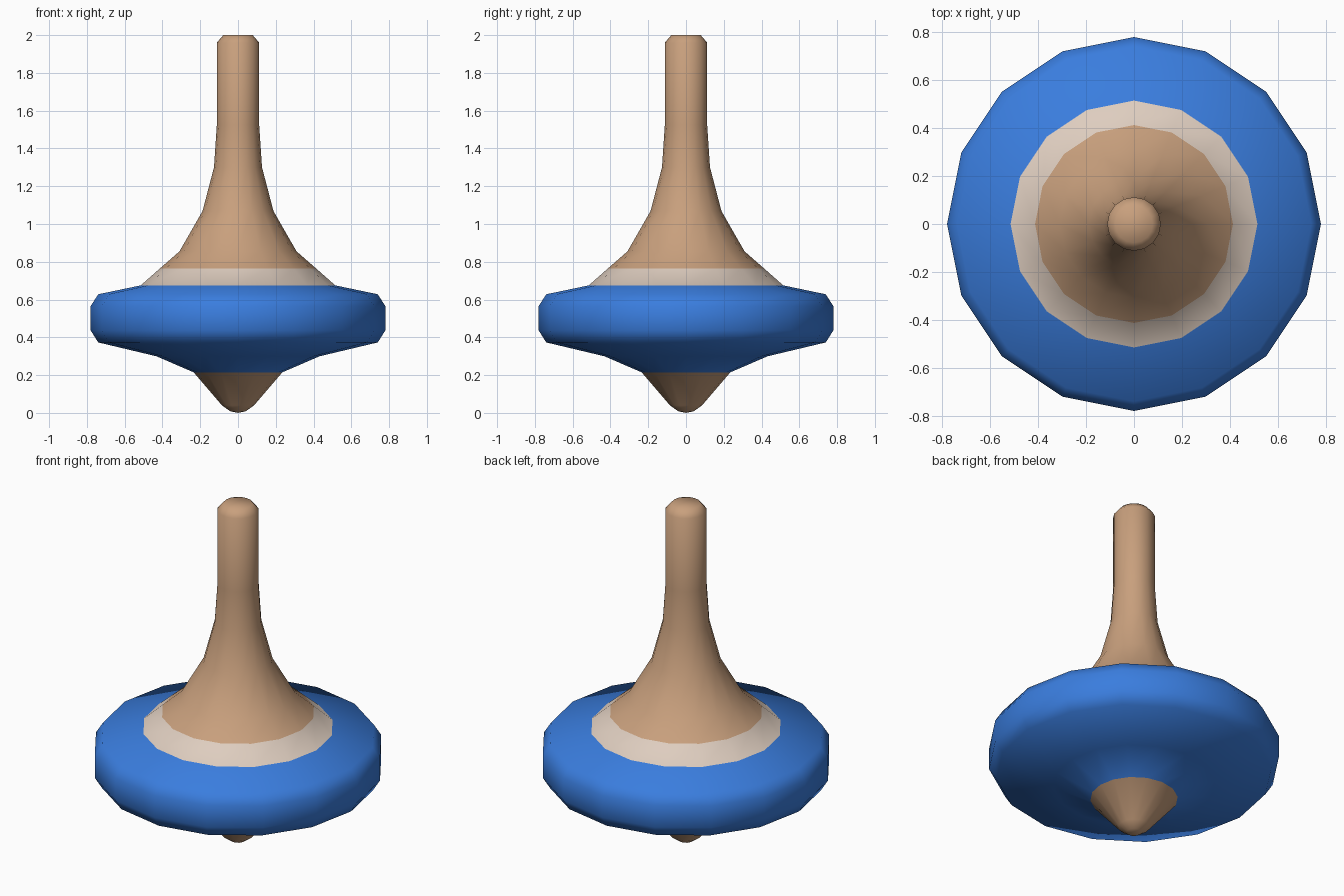
import bpy, bmesh, math

if "Cube" in bpy.data.objects:
    bpy.data.objects.remove(bpy.data.objects["Cube"])

SIDES = 16

def material(name, rgb):
    m = bpy.data.materials.new(name)
    m.diffuse_color = (*rgb, 1)
    m.use_nodes = True
    m.node_tree.nodes["Principled BSDF"].inputs["Base Color"].default_value = m.diffuse_color
    return m

# Lathe profile (radius, height) from tip to handle top
profile = [(0.04, 0.008), (0.085, 0.04), (0.235, 0.215), (0.433, 0.30),
           (0.74, 0.373), (0.78, 0.437), (0.78, 0.565), (0.74, 0.628),
           (0.515, 0.675), (0.413, 0.765), (0.31, 0.855), (0.188, 1.068),
           (0.127, 1.30), (0.112, 1.525), (0.112, 1.96), (0.078, 2.0)]

bm = bmesh.new()
rings = [[bm.verts.new((r * math.cos(i * math.tau / SIDES),
                        r * math.sin(i * math.tau / SIDES), z))
          for i in range(SIDES)] for r, z in profile]
for a, b in zip(rings, rings[1:]):
    for i in range(SIDES):
        j = (i + 1) % SIDES
        bm.faces.new((a[i], a[j], b[j], b[i]))

# Pointed tip and flat handle cap
tip = bm.verts.new((0, 0, 0))
for i in range(SIDES):
    bm.faces.new((tip, rings[0][(i + 1) % SIDES], rings[0][i]))
bm.faces.new(rings[-1])

# Paint by height: wood, blue disc, pale ring
for f in bm.faces:
    z = f.calc_center_median().z
    f.material_index = 1 if 0.215 < z < 0.675 else 2 if 0.675 < z < 0.765 else 0

mesh = bpy.data.meshes.new("spinning_top")
bm.to_mesh(mesh)
bm.free()
top = bpy.data.objects.new("spinning_top", mesh)
bpy.context.collection.objects.link(top)
for m in (material("light wood", (0.58, 0.35, 0.205)),
          material("blue paint", (0.042, 0.205, 0.73)),
          material("pale ring", (0.73, 0.61, 0.52))):
    mesh.materials.append(m)

# Smooth shading
bpy.context.view_layer.objects.active = top
top.select_set(True)
bpy.ops.object.shade_smooth_by_angle(angle=math.radians(60))
